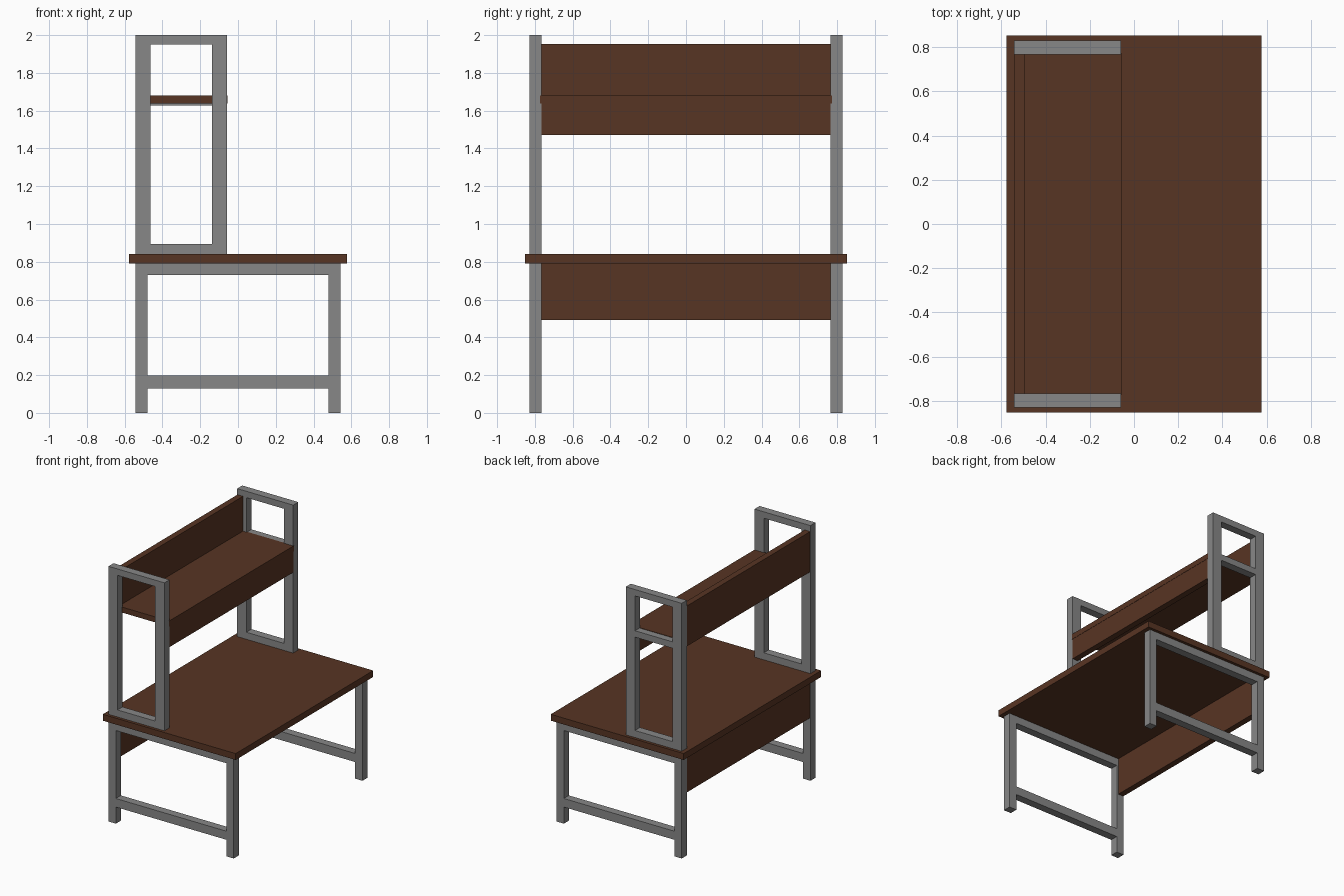
import bpy, bmesh
from mathutils import Vector

if "Cube" in bpy.data.objects:
    bpy.data.objects.remove(bpy.data.objects["Cube"])


def material(name, rgb):
    m = bpy.data.materials.new(name)
    m.diffuse_color = (*rgb, 1)
    m.use_nodes = True
    m.node_tree.nodes["Principled BSDF"].inputs["Base Color"].default_value = m.diffuse_color
    return m


WOOD = material("dark_brown_wood", (0.097, 0.035, 0.017))
STEEL = material("grey_steel", (0.245, 0.245, 0.245))


def finish(bm, name, mat):
    bmesh.ops.recalc_face_normals(bm, faces=bm.faces)
    mesh = bpy.data.meshes.new(name)
    bm.to_mesh(mesh)
    bm.free()
    mesh.materials.append(mat)
    obj = bpy.data.objects.new(name, mesh)
    bpy.context.collection.objects.link(obj)
    return obj


def board(name, x, y, z):
    """Wooden box given its (min, max) extent on each axis."""
    bm = bmesh.new()
    bmesh.ops.create_cube(bm, size=1)
    for v in bm.verts:
        v.co = Vector([(lo + hi) / 2 + c * (hi - lo)
                       for c, (lo, hi) in zip(v.co, (x, y, z))])
    return finish(bm, name, WOOD)


def frame(name, xs, zs, rows, y):
    """Welded flat frame: '#' cells of an x/z grid (rows bottom up) extruded along y."""
    bm = bmesh.new()
    grid = [[bm.verts.new((a, y[0], b)) for a in xs] for b in zs]
    for j, row in enumerate(rows):
        for i, cell in enumerate(row):
            if cell == "#":
                bm.faces.new((grid[j][i], grid[j][i + 1],
                              grid[j + 1][i + 1], grid[j + 1][i]))
    # merge the cells' straight seams, then give the frame its depth
    ext = bmesh.ops.extrude_face_region(bm, geom=bm.faces[:], use_keep_orig=True)
    moved = [g for g in ext["geom"] if isinstance(g, bmesh.types.BMVert)]
    bmesh.ops.translate(bm, verts=moved, vec=(0, y[1] - y[0], 0))
    return finish(bm, name, STEEL)


# Steel side frames, below and above the desktop
IN, OUT = 0.766, 0.829
for side, y in (("front", (-OUT, -IN)), ("back", (IN, OUT))):
    frame(side + "_leg_frame",
          (-0.543, -0.479, 0.479, 0.543), (0, 0.13, 0.197, 0.73, 0.79),
          ("#.#", "###", "#.#", "###"), y)
    # only the back upright frame carries a shelf rail
    rail = "###" if side == "back" else "#.#"
    frame(side + "_upright_frame",
          (-0.543, -0.464, -0.138, -0.058),
          (0.84, 0.895, 1.627, 1.677, 1.95, 2.0),
          ("###", "#.#", rail, "#.#", "###"), y)

# Wooden boards
board("desktop", (-0.576, 0.576), (-0.852, 0.852), (0.79, 0.84))
board("modesty_panel", (-0.541, -0.493), (-IN, IN), (0.492, 0.79))
board("shelf", (-0.541, -0.056), (-0.773, 0.773), (1.637, 1.68))
board("shelf_back_panel", (-0.541, -0.493), (-IN, IN), (1.68, 1.953))
board("shelf_front_panel", (-0.106, -0.058), (-0.77, 0.77), (1.472, 1.637))
